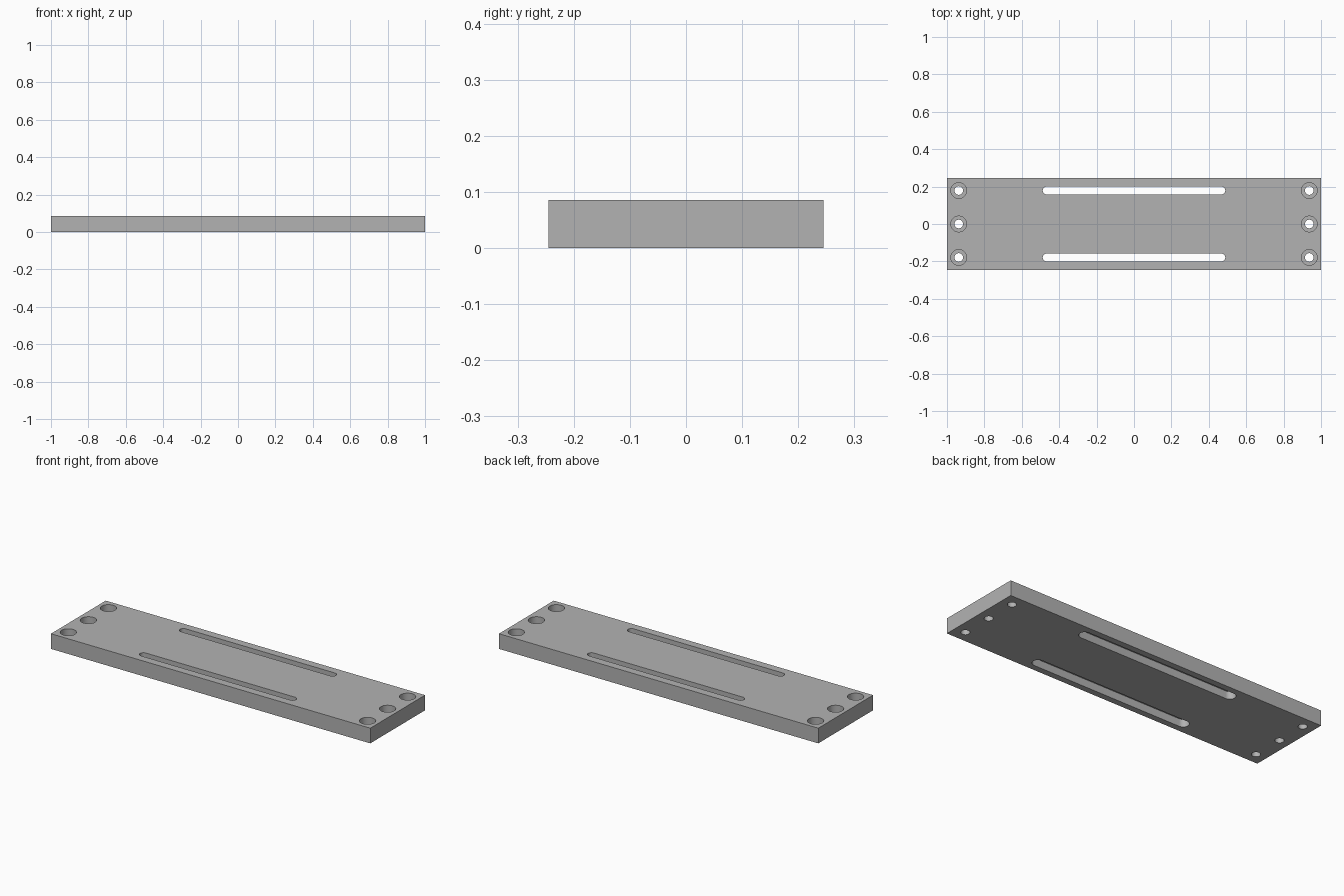
import bpy, bmesh, math

cube = bpy.data.objects.get("Cube")
if cube:
    bpy.data.objects.remove(cube, do_unlink=True)

LENGTH, WIDTH, HEIGHT = 2.0, 0.49, 0.086
ROW_Y, HOLE_X = 0.179, 0.937
BORE_FLOOR, RECESS_TOP = 0.036, 0.043

steel = bpy.data.materials.new("grey steel")
steel.use_nodes = True
steel.diffuse_color = (0.45, 0.45, 0.45, 1)
steel.node_tree.nodes["Principled BSDF"].inputs["Base Color"].default_value = steel.diffuse_color


def prism(name, outline, z0, z1):
    """Extrude a flat outline between two heights."""
    bm = bmesh.new()
    face = bm.faces.new([bm.verts.new((x, y, z0)) for x, y in outline])
    ext = bmesh.ops.extrude_face_region(bm, geom=[face])
    verts = [v for v in ext["geom"] if isinstance(v, bmesh.types.BMVert)]
    bmesh.ops.translate(bm, verts=verts, vec=(0, 0, z1 - z0))
    bmesh.ops.recalc_face_normals(bm, faces=bm.faces)
    mesh = bpy.data.meshes.new(name)
    bm.to_mesh(mesh)
    bm.free()
    mesh.materials.append(steel)
    obj = bpy.data.objects.new(name, mesh)
    bpy.context.collection.objects.link(obj)
    return obj


def slot_outline(cx, cy, half, r, steps=24):
    """Round-ended slot; half = 0 gives a circle."""
    pts = []
    for side in (1, -1):
        for i in range(steps + (1 if half else 0)):
            a = math.pi * i / steps - side * math.pi / 2
            pts.append((cx + side * half + r * math.cos(a), cy + r * math.sin(a)))
    return pts


# Plate
x, y = LENGTH / 2, WIDTH / 2
plate = prism("mounting_plate", [(-x, -y), (x, -y), (x, y), (-x, y)], 0, HEIGHT)

# Counterbored screw holes at both ends
cutters = []
for hx in (-HOLE_X, HOLE_X):
    for hy in (-ROW_Y, 0, ROW_Y):
        cutters.append(prism("screw_hole_cutter", slot_outline(hx, hy, 0, 0.023), -0.1, 0.2))
        cutters.append(prism("counterbore_cutter", slot_outline(hx, hy, 0, 0.042), BORE_FLOOR, 0.2))

# Long through slots, with a wider recess underneath
for sy in (-ROW_Y, ROW_Y):
    cutters.append(prism("slot_cutter", slot_outline(0, sy, 0.467, 0.021), -0.1, 0.2))
    cutters.append(prism("slot_recess_cutter", slot_outline(0, sy, 0.467, 0.031), -0.1, RECESS_TOP))

for cutter in cutters:
    cutter.hide_render = True
    mod = plate.modifiers.new("cut", "BOOLEAN")
    mod.operation, mod.solver, mod.object = "DIFFERENCE", "EXACT", cutter

# Bake the cuts and drop the cutters
bpy.context.view_layer.update()
baked = bpy.data.meshes.new_from_object(plate.evaluated_get(bpy.context.evaluated_depsgraph_get()))
plate.modifiers.clear()
plate.data = baked
baked.name = "mounting_plate"
for cutter in cutters:
    bpy.data.objects.remove(cutter, do_unlink=True)

bpy.ops.object.select_all(action="DESELECT")
plate.select_set(True)
bpy.context.view_layer.objects.active = plate
bpy.ops.object.shade_smooth_by_angle(angle=math.radians(30))
